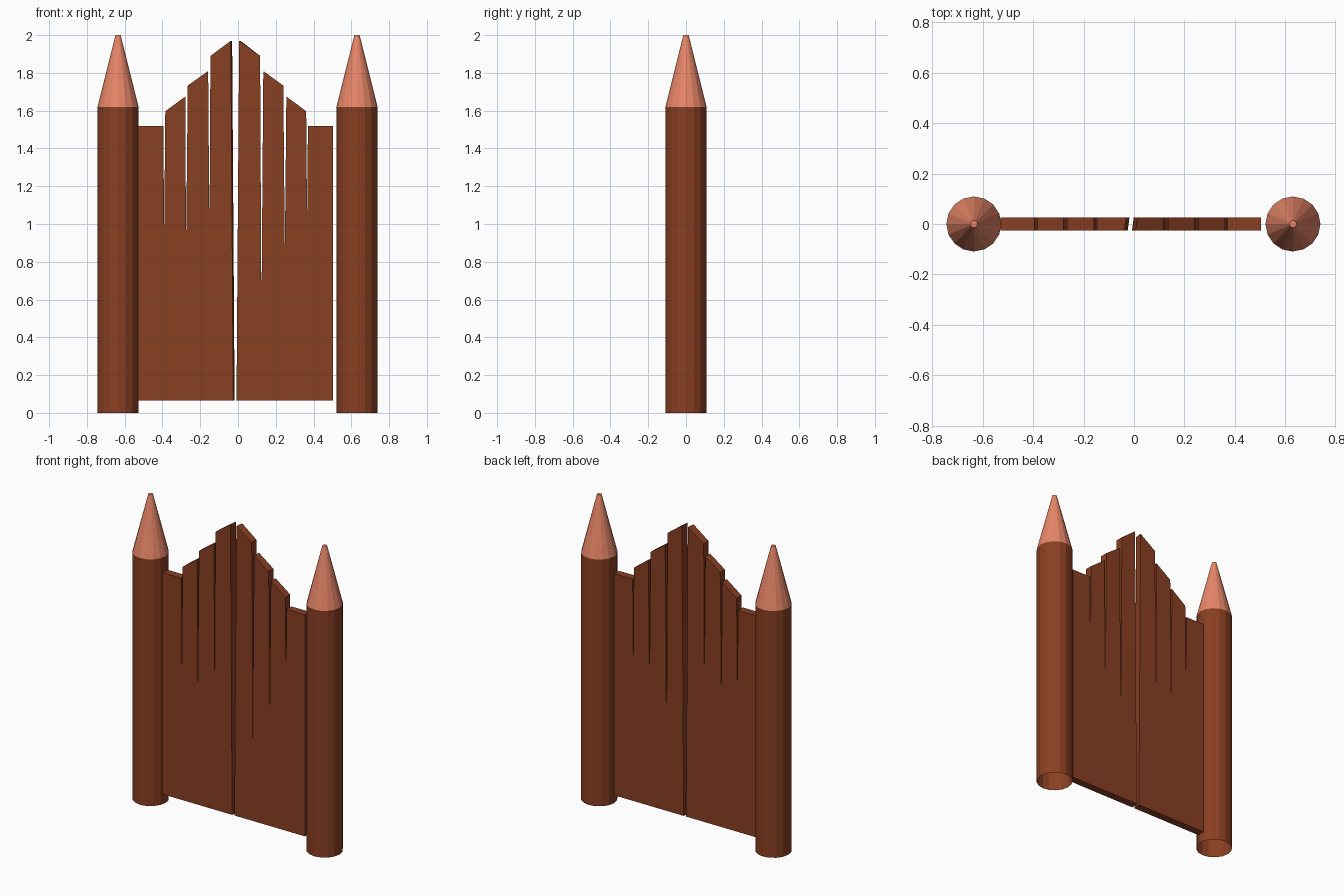
import bpy, bmesh, math

if "Cube" in bpy.data.objects:
    bpy.data.objects.remove(bpy.data.objects["Cube"])


def material(name, rgb):
    m = bpy.data.materials.new(name)
    m.diffuse_color = (*rgb, 1)
    m.use_nodes = True
    m.node_tree.nodes["Principled BSDF"].inputs["Base Color"].default_value = m.diffuse_color
    return m


WOOD = material("dark_wood", (0.25, 0.05, 0.016))
CUT = material("cut_wood", (0.80, 0.24, 0.14))


def finish(name, bm, mats):
    bmesh.ops.recalc_face_normals(bm, faces=bm.faces)
    me = bpy.data.meshes.new(name)
    bm.to_mesh(me)
    bm.free()
    for m in mats:
        me.materials.append(m)
    ob = bpy.data.objects.new(name, me)
    bpy.context.collection.objects.link(ob)


# Sharpened log post: open underneath, pale cut point with a blunt tip
def post(name, cx, sides=16):
    bm = bmesh.new()
    rings = []
    for r, z in ((0.109, 0), (0.109, 1.62), (0.014, 2.0)):
        rings.append([bm.verts.new((cx + r * math.cos(2 * math.pi * i / sides),
                                    r * math.sin(2 * math.pi * i / sides), z))
                      for i in range(sides)])
    for k in range(2):
        for i in range(sides):
            j = (i + 1) % sides
            f = bm.faces.new((rings[k][i], rings[k][j], rings[k + 1][j], rings[k + 1][i]))
            f.material_index = k
    bm.faces.new(rings[2]).material_index = 1
    finish(name, bm, (WOOD, CUT))


# Gate leaf: slotted plank outline given thickness; the first two points
# are the meeting edge, which is slightly skewed through the thickness
def leaf(name, outline, skew=0.007, half=0.025):
    bm = bmesh.new()
    front = [bm.verts.new((x, -half, z)) for x, z in outline]
    back = [bm.verts.new((x + (skew if i < 2 else 0), half, z))
            for i, (x, z) in enumerate(outline)]
    bm.faces.new(front)
    bm.faces.new(back[::-1])
    n = len(outline)
    for i in range(n):
        j = (i + 1) % n
        bm.faces.new((front[i], front[j], back[j], back[i]))
    finish(name, bm, (WOOD,))


post("left_post", -0.635)
post("right_post", 0.63)

leaf("left_gate_leaf", [
    (-0.025, 0.065), (-0.038, 1.97), (-0.146, 1.89), (-0.151, 0.935),
    (-0.158, 1.81), (-0.266, 1.733), (-0.275, 0.87), (-0.279, 1.675),
    (-0.385, 1.597), (-0.391, 0.935), (-0.395, 1.52), (-0.53, 1.52),
    (-0.53, 0.065)])

leaf("right_gate_leaf", [
    (-0.008, 0.065), (0.006, 1.97), (0.117, 1.89), (0.124, 0.525),
    (0.134, 1.81), (0.24, 1.733), (0.248, 0.845), (0.256, 1.675),
    (0.361, 1.597), (0.366, 0.995), (0.37, 1.52), (0.504, 1.52),
    (0.504, 0.065)])
